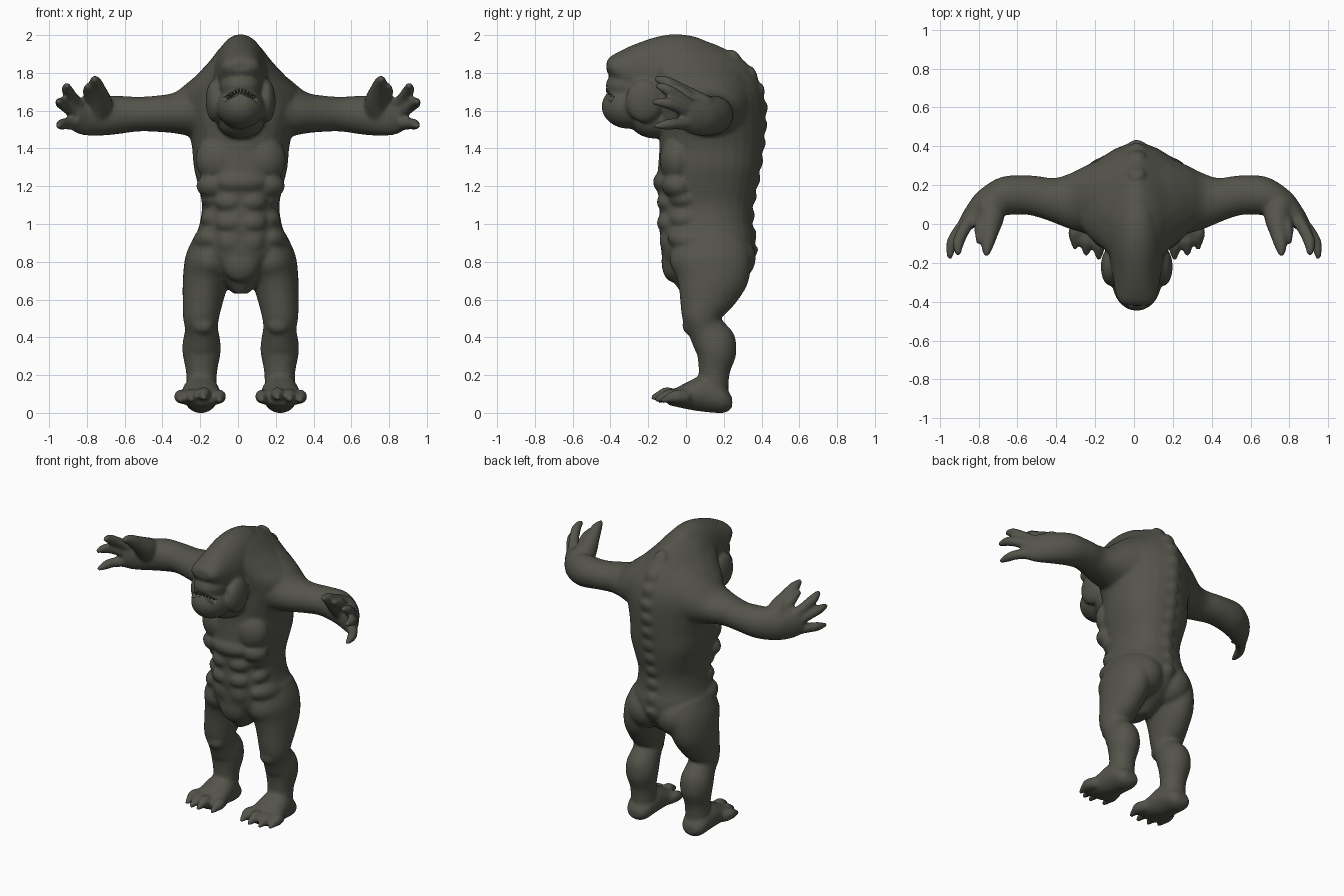
import bpy, bmesh, math
from mathutils import Vector, Matrix

cube = bpy.data.objects.get("Cube")
if cube:
    bpy.data.objects.remove(cube)

skin = bpy.data.materials.new("dark olive grey skin")
skin.use_nodes = True
skin.diffuse_color = (0.088, 0.087, 0.07, 1)
bsdf = skin.node_tree.nodes["Principled BSDF"]
bsdf.inputs["Base Color"].default_value = skin.diffuse_color
bsdf.inputs["Roughness"].default_value = 0.7

SIDES = 28
STEPS = 4
ANGLES = [2 * math.pi * i / SIDES for i in range(SIDES)]
bm = bmesh.new()


def blend(a, b, c, d, t):
    """Smooth curve from b to c."""
    return b + (c - a) * t / 2 + (a - b * 2.5 + c * 2 - d / 2) * t * t + (b * 3 - c * 3 + d - a) * t ** 3 / 2


def loft(rings):
    """Skin a list of point rings with smooth steps between and close both ends."""
    n = len(rings)
    rows = []
    for i in range(n - 1):
        near = rings[max(i - 1, 0)], rings[i], rings[i + 1], rings[min(i + 2, n - 1)]
        for k in range(STEPS):
            rows.append([blend(*[Vector(p) for p in quad], k / STEPS) for quad in zip(*near)])
    rows.append(rings[-1])
    rows = [[bm.verts.new(p) for p in ring] for ring in rows]
    for a, b in zip(rows, rows[1:]):
        for i in range(len(a)):
            j = (i + 1) % len(a)
            bm.faces.new((a[i], a[j], b[j], b[i]))
    bm.faces.new(rows[0])
    bm.faces.new(rows[-1])


def limb(points, ref=(0, 0, 1)):
    """Tube through (x, y, z, radius along ref, radius across)."""
    pos = [Vector(p[:3]) for p in points]
    rings = []
    for i, p in enumerate(points):
        t = (pos[min(i + 1, len(pos) - 1)] - pos[max(i - 1, 0)]).normalized()
        u = Vector(ref)
        u = (u - t * u.dot(t)).normalized()
        v = t.cross(u)
        rings.append([pos[i] + u * p[3] * math.cos(a) + v * p[-1] * math.sin(a) for a in ANGLES])
    loft(rings)


def along_y(sections, x=0):
    """Loft of ellipses given as (y, half width, low z, high z)."""
    loft([[(x + w * math.cos(a), y, (lo + hi) / 2 + (hi - lo) / 2 * math.sin(a)) for a in ANGLES]
          for y, w, lo, hi in sections])


def ball(c, r, tilt=0):
    m = Matrix.Translation(c) @ Matrix.Rotation(tilt, 4, 'X') @ Matrix.Diagonal((*r, 1))
    bmesh.ops.create_uvsphere(bm, u_segments=24, v_segments=16, radius=1, matrix=m)


# Torso and hump: z, half width, front y, back y; the upper back narrows to a ridge
torso = [(.63, .04, -.025, .15), (.7, .11, -.07, .26), (.77, .17, -.11, .33), (.84, .22, -.13, .36),
         (.92, .24, -.135, .365), (1, .217, -.145, .35), (1.1, .205, -.14, .352),
         (1.2, .225, -.155, .375), (1.3, .248, -.148, .392), (1.42, .26, -.14, .408),
         (1.52, .29, -.14, .418), (1.62, .33, -.14, .42), (1.7, .315, -.16, .405),
         (1.78, .24, -.2, .372), (1.86, .165, -.24, .312), (1.93, .11, -.22, .2),
         (1.985, .05, -.17, .06)]
rings = []
for z, w, front, back in torso:
    cy, ry, ring = (front + back) / 2, (back - front) / 2, []
    power = 1 / (2.2 - .65 * min(max((z - 1.3) / .3, 0), 1))
    for a in ANGLES:
        c, s = math.cos(a), math.sin(a)
        k = 2 * power if s > 0 else .93
        ring.append((w * math.copysign(abs(c) ** k, c), cy + ry * math.copysign(abs(s) ** k, s), z))
    rings.append(ring)
loft(rings)

# Low spine knobs, spaced along the back ridge and leaning with it
for i in range(12):
    z = .84 + i * .095
    for lo, hi in zip(torso, torso[1:]):
        if lo[0] <= z <= hi[0]:
            slope = (hi[3] - lo[3]) / (hi[0] - lo[0])
            y = lo[3] + slope * (z - lo[0])
            ball((0, y - .012, z), (.045, .023, .048), -math.atan(slope) - .25)

# Skull with overhanging brow, upper lip and heavy jaw
along_y([(-.42, .06, 1.805, 1.86), (-.385, .1, 1.76, 1.895), (-.26, .125, 1.62, 1.955),
         (-.1, .145, 1.55, 2.001), (.05, .13, 1.6, 1.99), (.17, .08, 1.7, 1.93)])
ball((0, -.31, 1.73), (.11, .115, .09))
ball((0, -.3, 1.62), (.126, .148, .118))
ball((0, -.16, 1.55), (.13, .14, .1))

# Rib edge and lower belly along the middle
ball((0, -.085, 1.22), (.15, .09, .07))
ball((0, -.07, .8), (.1, .06, .11))

for s in (1, -1):
    # Cheek, chest, ribs, stomach, hip and buttock masses
    ball((s * .135, -.22, 1.65), (.05, .1, .115))
    ball((s * .11, -.045, 1.34), (.13, .095, .13))
    ball((s * .135, -.045, 1.2), (.1, .085, .07), -.2)
    for z in (1.115, 1.005):
        ball((s * .055, -.085, z), (.085, .07, .06))
        ball((s * .13, 0, z + .02), (.082, .09, .06))
    ball((s * .05, -.085, .91), (.08, .055, .08))
    ball((s * .16, .07, .9), (.095, .17, .08), -.2)
    ball((s * .11, .22, .82), (.13, .15, .14))

    # Arm, bending forward into the flat palm
    limb([(s * x, *rest) for x, *rest in (
        (.03, .12, 1.65, .24, .26), (.15, .12, 1.62, .2, .23), (.25, .125, 1.6, .152, .18),
        (.34, .118, 1.585, .11, .145), (.44, .128, 1.582, .096, .11),
        (.54, .148, 1.58, .092, .102), (.66, .145, 1.575, .103, .1), (.76, .1, 1.565, .1, .08),
        (.83, .04, 1.565, .093, .055), (.875, -.01, 1.57, .073, .038))])

    # Three blunt fingers, a stout thumb and its side claw
    for digit in (
            ((.83, .04, 1.61, .037), (.875, -.03, 1.665, .032), (.905, -.1, 1.71, .03), (.905, -.16, 1.735, .014)),
            ((.85, .02, 1.58, .038), (.91, -.05, 1.62, .032), (.94, -.11, 1.64, .029), (.95, -.18, 1.645, .013)),
            ((.85, .02, 1.53, .038), (.91, -.05, 1.53, .031), (.935, -.1, 1.525, .028), (.95, -.17, 1.515, .013)),
            ((.75, .09, 1.6, .085), (.735, .03, 1.65, .066), (.745, -.05, 1.71, .045),
             (.755, -.11, 1.75, .033), (.76, -.165, 1.77, .014)),
            ((.77, .03, 1.65, .04), (.79, -.03, 1.7, .032), (.8, -.1, 1.73, .014))):
        limb([(s * x, *rest) for x, *rest in digit])

    # Leg: heavy thigh, narrow knee, bulging calf
    limb([(s * x, *rest) for x, *rest in (
        (.13, .13, .9, .12, .2), (.165, .13, .8, .13, .215), (.185, .137, .7, .122, .19),
        (.2, .107, .6, .108, .147), (.21, .083, .5, .095, .103), (.207, .108, .44, .088, .098),
        (.207, .152, .37, .1, .112), (.207, .162, .31, .1, .104), (.207, .15, .22, .083, .083),
        (.207, .145, .14, .08, .08), (.207, .14, .06, .08, .08))], ref=(1, 0, 0))
    ball((s * .2, .025, .46), (.058, .045, .048))

    # Foot and clawed toes
    along_y([(.245, .045, .025, .08), (.2, .082, -.002, .14), (.1, .097, .003, .2), (.02, .106, .015, .168),
             (-.05, .112, .03, .132), (-.095, .098, .04, .108)], s * .21)
    for x, tip, lift in ((.112, -.14, 0), (.195, -.175, .014), (.26, -.155, .005), (.317, -.12, 0)):
        root = .21 + (x - .21) * .8
        limb([(s * root, tip + .13, .08, .038), (s * x, tip + .07, .085 + lift, .037),
              (s * x, tip + .035, .076 + lift, .027), (s * x, tip - .012, .06 + lift, .011)])

# The trunk and legs stand slightly off centre
for v in bm.verts:
    v.co.x += .014 * min(max((.7 - abs(v.co.x)) / .35, 0), 1)


def make_object(name):
    """Turn the working geometry into an object and empty it."""
    bmesh.ops.recalc_face_normals(bm, faces=bm.faces)
    mesh = bpy.data.meshes.new(name)
    bm.to_mesh(mesh)
    bm.clear()
    mesh.materials.append(skin)
    obj = bpy.data.objects.new(name, mesh)
    bpy.context.collection.objects.link(obj)
    return obj


body = make_object("creature_body")

# Arched mouth slit, cut after the masses are fused
limb([(.014 + .085 * t, -.445 + .06 * t * t, 1.7 - .045 * t * t, .016, .045) for t in (-1, -.6, -.2, .2, .6, 1)])
cutter = make_object("mouth_cutter")
cutter.hide_render = True

fuse = body.modifiers.new("fuse", 'REMESH')
fuse.mode = 'VOXEL'
fuse.voxel_size = .01
fuse.use_smooth_shade = True
soften = body.modifiers.new("soften", 'SMOOTH')
soften.factor = .5
soften.iterations = 9
cut = body.modifiers.new("mouth", 'BOOLEAN')
cut.operation = 'DIFFERENCE'
cut.object = cutter
cut.solver = 'EXACT'

# Apply the modifiers and set the feet on the ground
bpy.context.view_layer.update()
fused = bpy.data.meshes.new_from_object(body.evaluated_get(bpy.context.evaluated_depsgraph_get()))
body.modifiers.clear()
body.data = fused
bpy.data.objects.remove(cutter)
fused.transform(Matrix.Translation((0, 0, -min(v.co.z for v in fused.vertices))))
fused.materials.clear()
fused.materials.append(skin)
for face in fused.polygons:
    face.material_index = 0
    face.use_smooth = True

# Upper row of small teeth
for i in range(9):
    t = -.8 + i * .2
    limb([(.014 + .085 * t, -.414 + .06 * t * t, 1.72 - .045 * t * t, .009),
          (.014 + .085 * t, -.418 + .06 * t * t, 1.692 - .045 * t * t, .004)], ref=(0, 1, 0))
teeth = make_object("teeth")
for face in teeth.data.polygons:
    face.use_smooth = True
